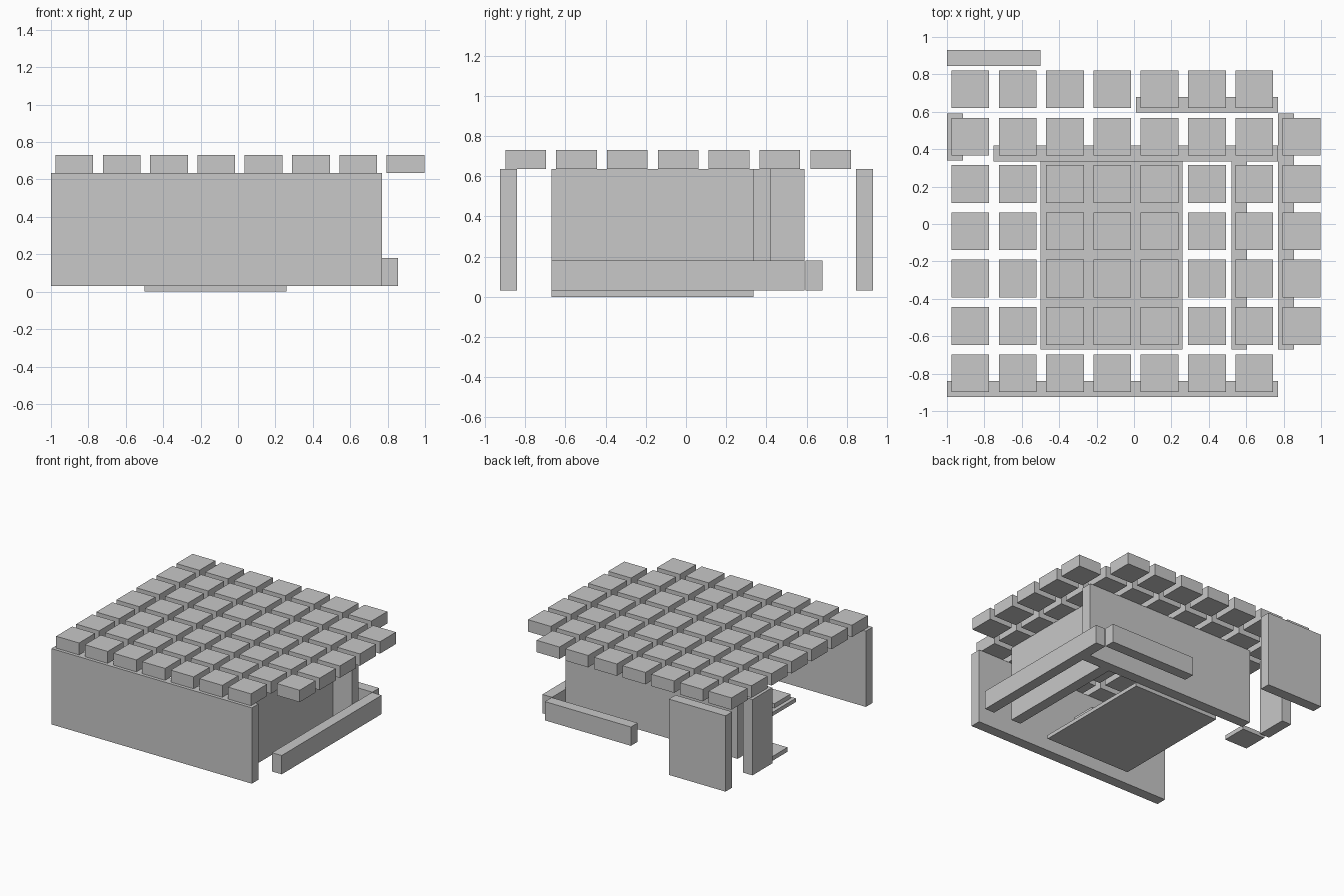
import bpy

if "Cube" in bpy.data.objects:
    bpy.data.objects.remove(bpy.data.objects["Cube"])

# single flat grey
grey = bpy.data.materials.new("plain_grey")
grey.diffuse_color = (0.58, 0.58, 0.58, 1)
grey.use_nodes = True
grey.node_tree.nodes["Principled BSDF"].inputs["Base Color"].default_value = grey.diffuse_color


def box(name, x0, x1, y0, y1, z0, z1):
    """Axis-aligned block given by its limits."""
    bpy.ops.mesh.primitive_cube_add(size=1)
    o = bpy.context.object
    o.name = name
    size = (x1 - x0, y1 - y0, z1 - z0)
    mid = ((x0 + x1) / 2, (y0 + y1) / 2, (z0 + z1) / 2)
    for v in o.data.vertices:
        v.co = [c * s + m for c, s, m in zip(v.co, size, mid)]
    o.data.materials.append(grey)
    return o


STEP, HALF = 0.253, 0.101
FLOOR, LOW, TOP, ROOF = 0.03, 0.18, 0.635, 0.73


def tile(name, col, row, z0, z1):
    """Square tile on the common grid, column 0 / row 0 at the front left."""
    x, y = -0.875 + col * STEP, -0.798 + row * STEP
    box(name, x - HALF, x + HALF, y - HALF, y + HALF, z0, z1)


# roof grid: seven columns, plus an eighth on the middle rows
for row in range(7):
    for col in range(8 if 1 <= row <= 5 else 7):
        tile("roof_tile", col, row, TOP, ROOF)

# full-height walls
box("front_wall", -1.0, 0.77, -0.925, -0.84, FLOOR, TOP)
box("back_left_wall", -1.0, -0.5, 0.845, 0.93, FLOOR, TOP)
box("left_wall", -1.0, -0.915, 0.34, 0.59, FLOOR, TOP)
box("inner_back_wall", -0.75, 0.77, 0.335, 0.42, FLOOR, TOP)
box("inner_right_wall", 0.52, 0.605, -0.67, 0.335, FLOOR, TOP)

# low parapets
box("right_low_wall", 0.77, 0.855, -0.67, 0.59, FLOOR, LOW)
box("back_low_wall", 0.01, 0.77, 0.595, 0.68, FLOOR, LOW)

# floor slab and thin floor tiles
box("floor_slab", -0.5, 0.26, -0.67, 0.335, 0.0, FLOOR)
for col, row in ((0, 4), (2, 1), (4, 2)):
    tile("floor_tile", col, row, FLOOR, 0.065)
